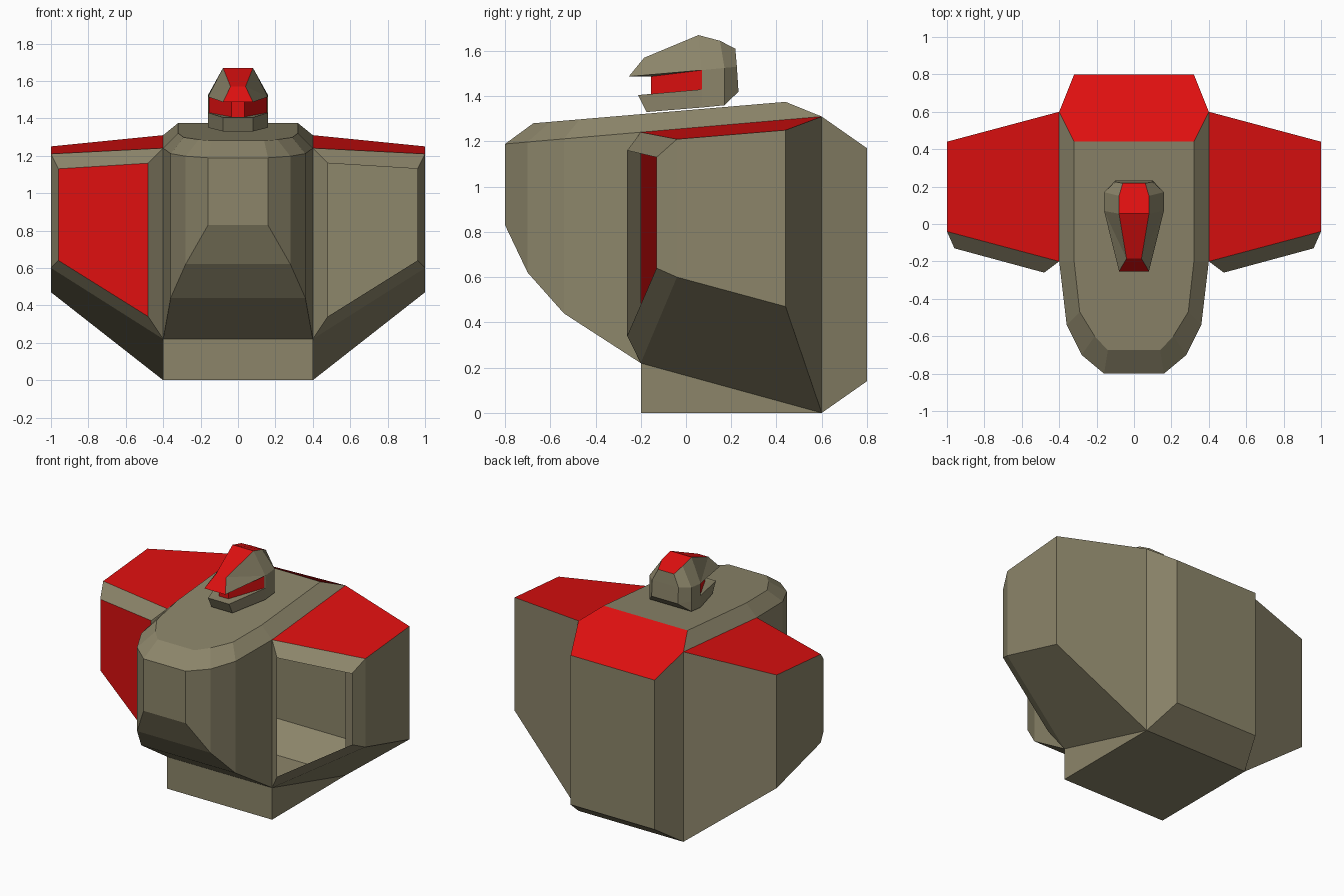
import bpy, bmesh
from mathutils import Vector

if "Cube" in bpy.data.objects:
    bpy.data.objects.remove(bpy.data.objects["Cube"])


def material(name, rgb):
    m = bpy.data.materials.new(name)
    m.diffuse_color = (*rgb, 1)
    m.use_nodes = True
    m.node_tree.nodes["Principled BSDF"].inputs["Base Color"].default_value = m.diffuse_color
    return m


MATS = [material("olive", (0.262, 0.235, 0.144)), material("red", (0.73, 0.005, 0.005))]
OLIVE, RED = 0, 1


def flip(points):
    return [(-x, y, z) for x, y, z in points]


def across(points):
    """Close a half outline over the centre plane into one symmetric face."""
    return list(points) + flip(points)[::-1]


def strip(a, b):
    """Quads between two outlines with the same point count."""
    return [(a[i], a[i + 1], b[i + 1], b[i]) for i in range(len(a) - 1)]


def both(faces):
    return list(faces) + [flip(f) for f in faces]


def build(name, groups, centre):
    """Make an object from (faces, material) groups, facing away from centre."""
    bm = bmesh.new()
    for faces, mat in groups:
        for pts in faces:
            f = bm.faces.new([bm.verts.new(p) for p in pts])
            f.material_index = mat
    bm.normal_update()
    for f in bm.faces:
        if f.normal.dot(f.calc_center_median() - Vector(centre)) < 0:
            f.normal_flip()
    bmesh.ops.remove_doubles(bm, verts=bm.verts, dist=0.0005)
    me = bpy.data.meshes.new(name)
    bm.to_mesh(me)
    bm.free()
    for m in MATS:
        me.materials.append(m)
    ob = bpy.data.objects.new(name, me)
    bpy.context.collection.objects.link(ob)
    return ob


# Hull outlines: shoulder rim and deck edge rise gently towards the back
def rim_z(y):
    return 1.31 - 0.0865 * (0.6 - y)


def deck_z(y):
    return 1.375 - 0.085 * (0.44 - y)


plan = [(0.16, -0.8), (0.28, -0.7), (0.36, -0.54), (0.4, -0.2)]
keel_z = [0.83, 0.62, 0.44, 0.22]
deck_plan = [(0.14, -0.675), (0.21, -0.6), (0.29, -0.47), (0.32, -0.2), (0.32, 0.44)]
rim = [(x, y, rim_z(y)) for x, y in plan + [(0.4, 0.6)]]
keel = [(x, y, z) for (x, y), z in zip(plan, keel_z)]
deck = [(x, y, deck_z(y)) for x, y in deck_plan]

# Nose and deck
build("chest_nose", [
    (both(strip(rim[:4], keel)), OLIVE),
    ([across([rim[0], keel[0]])], OLIVE),
    ([across([keel[i], keel[i + 1]]) for i in range(3)], OLIVE),
    (both(strip(rim, deck)), OLIVE),
    ([across([rim[0], deck[0]]), across(deck)], OLIVE),
], (0, 0.1, 0.8))

# Base block and back plate
front_low, back_low = (0.4, -0.2, 0), (0.4, 0.6, 0)
tail_low, tail_top = (0.32, 0.8, 0.14), (0.32, 0.8, 1.17)
build("base", [
    ([across([keel[3], front_low]), across([front_low, back_low]),
      across([back_low, tail_low])], OLIVE),
    (both([(front_low, back_low, keel[3])]), OLIVE),
], (0, 0.2, 0.3))
build("back_plate", [
    ([across([tail_low, tail_top])], OLIVE),
    (both([(back_low, rim[4], tail_top, tail_low)]), OLIVE),
    ([across([deck[4], rim[4], tail_top])], RED),
], (0, 0.1, 0.7))

# Side pods: hollow, the front panel is fitted on one side only
outer = [(1, -0.04, 0.6), (1, -0.04, 1.21), (1, 0.44, 1.25), (1, 0.44, 0.47)]
mouth = [keel[3], rim[3], outer[1], outer[0]]
lip = [(0.48, -0.26, 0.34), (0.48, -0.26, 1.16), (0.96, -0.13, 1.13), (0.96, -0.13, 0.64)]
roof = [(rim[3], rim[4], outer[2], outer[1])]
walls = [outer,
         (rim[4], back_low, outer[3], outer[2]),
         (back_low, keel[3], outer[0], outer[3])]
walls += strip(mouth + mouth[:1], lip + lip[:1])
build("right_pod", [(walls, OLIVE), (roof, RED)], (0.6, 0.15, 0.75))
build("left_pod", [([flip(f) for f in walls], OLIVE),
                   ([flip(f) for f in roof + [lip]], RED)], (-0.6, 0.15, 0.75))

# Head: crest line, brim line, visor and chin
crest = [(0.08, -0.253, 1.487), (0.04, -0.185, 1.57), (0.08, 0.055, 1.67),
         (0.08, 0.15, 1.645), (0.06, 0.218, 1.61)]
brim = [(0.08, -0.253, 1.487), (0.16, 0.07, 1.515), (0.16, 0.17, 1.525), (0.1, 0.225, 1.53)]
visor_top = [(0.035, -0.155, 1.487), (0.155, 0.07, 1.515)]
visor_low = [(0.035, -0.155, 1.408), (0.155, 0.07, 1.43)]
chin = [(0.08, -0.212, 1.405), (0.16, 0.07, 1.43), (0.16, 0.17, 1.43), (0.1, 0.232, 1.42)]
jaw = [(0.08, -0.175, 1.33), (0.16, 0.07, 1.35), (0.16, 0.17, 1.36)]
mid = (0, 0.03, 1.47)
build("helmet", [
    (both([(crest[0], crest[1], brim[1]), (crest[1], crest[2], brim[1]),
           (crest[2], crest[3], brim[2], brim[1]),
           (crest[3], crest[4], brim[3], brim[2])]), OLIVE),
    ([across([crest[4], brim[3]]), across([brim[3], chin[3]])], OLIVE),
    (both(strip(brim[1:], chin[1:])), OLIVE),
    (both(strip(brim[:2], visor_top)), OLIVE),
    ([across([brim[0], visor_top[0]])], OLIVE),
], mid)
build("crest", [([across(crest[:2]), across(crest[1:3]), across(crest[2:])], RED)], mid)
build("visor", [(both(strip(visor_top, visor_low)), RED),
                ([across([visor_top[0], visor_low[0]])], RED)], mid)
build("chin_guard", [
    (both(strip(chin[:3], jaw)), OLIVE),
    (both([(jaw[2], chin[2], chin[3])]), OLIVE),
    ([across([chin[0], jaw[0]]), across([jaw[2], chin[3]]), across(jaw),
      across([chin[0], visor_low[0]])], OLIVE),
    (both(strip(chin[:2], visor_low)), OLIVE),
], (0, 0.03, 1.39))
